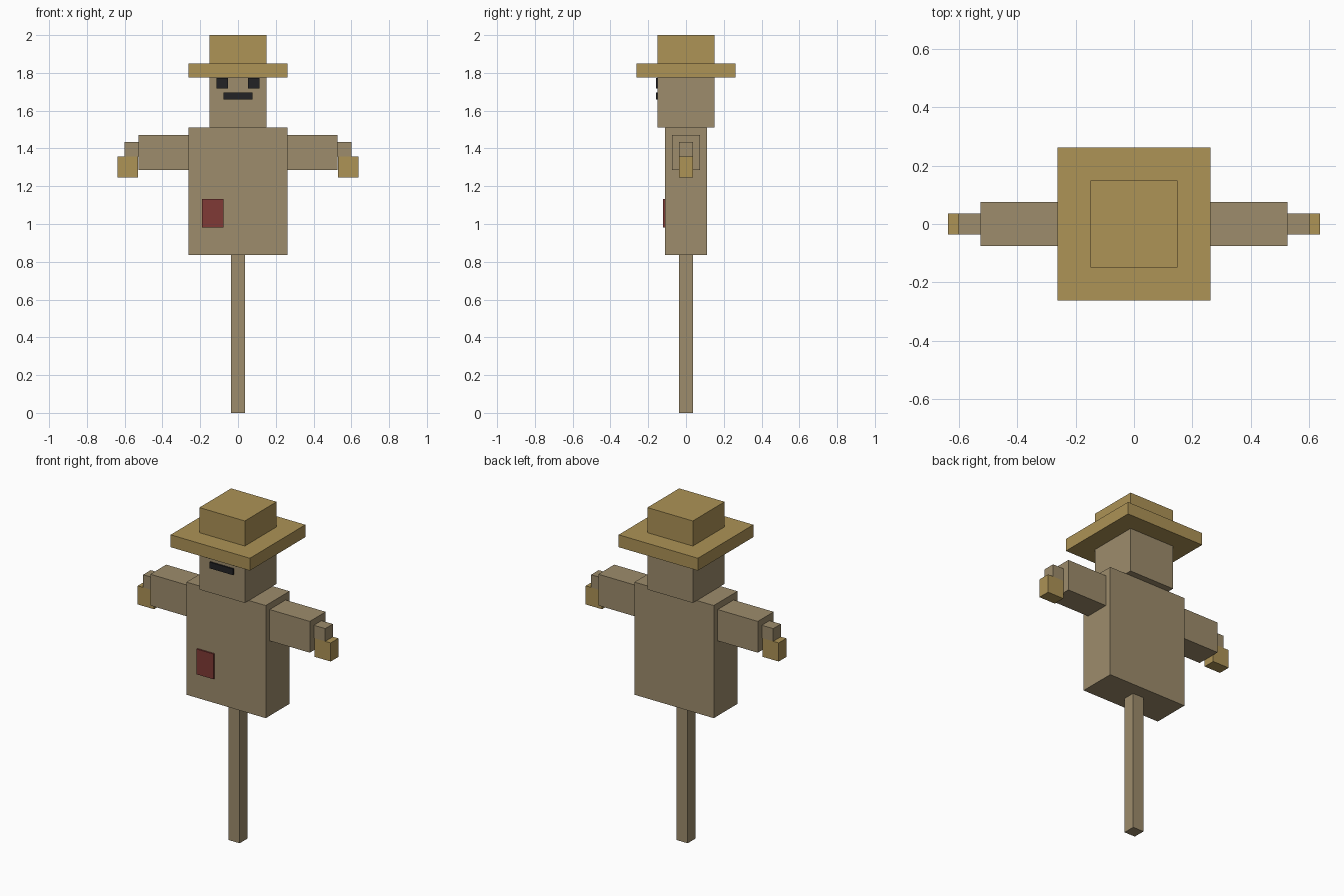
import bpy

if "Cube" in bpy.data.objects:
    bpy.data.objects.remove(bpy.data.objects["Cube"])


def linear(c):
    c /= 255
    return c / 12.92 if c <= 0.04045 else ((c + 0.055) / 1.055) ** 2.4


def material(name, r, g, b):
    m = bpy.data.materials.new(name)
    m.diffuse_color = (linear(r), linear(g), linear(b), 1)
    m.use_nodes = True
    m.node_tree.nodes["Principled BSDF"].inputs["Base Color"].default_value = m.diffuse_color
    return m


BURLAP = material("burlap_brown", 157, 140, 108)
STRAW = material("straw_yellow", 173, 147, 86)
RED = material("patch_red", 128, 58, 54)
BLACK = material("face_black", 34, 34, 37)


def box(name, mat, x, y, z):
    """Box spanning the given (min, max) range on each axis."""
    spans = (x, y, z)
    bpy.ops.mesh.primitive_cube_add(size=1, location=[(a + b) / 2 for a, b in spans])
    ob = bpy.context.object
    ob.name = name
    ob.scale = [b - a for a, b in spans]
    bpy.ops.object.transform_apply(location=False, rotation=False, scale=True)
    ob.data.materials.append(mat)
    return ob


def centred(h):
    return (-h, h)


def mirrored(name, mat, x, y, z):
    box("right_" + name, mat, x, y, z)
    box("left_" + name, mat, (-x[1], -x[0]), y, z)


# Post, torso and head
box("post", BURLAP, centred(0.036), centred(0.036), (0, 0.837))
box("torso", BURLAP, centred(0.262), centred(0.112), (0.837, 1.51))
box("head", BURLAP, centred(0.15), centred(0.15), (1.51, 1.776))

# Straw hat
box("hat_brim", STRAW, centred(0.262), centred(0.262), (1.776, 1.85))
box("hat_crown", STRAW, centred(0.15), centred(0.15), (1.85, 2.0))

# Sleeves, wrist sticks and straw hands
mirrored("sleeve", BURLAP, (0.262, 0.527), centred(0.075), (1.285, 1.472))
mirrored("wrist", BURLAP, (0.527, 0.602), centred(0.036), (1.358, 1.434))
mirrored("hand", STRAW, (0.53, 0.638), centred(0.036), (1.247, 1.358))

# Face plates and torso patch
mirrored("eye", BLACK, (0.054, 0.115), (-0.159, -0.15), (1.717, 1.774))
box("mouth", BLACK, centred(0.078), (-0.159, -0.15), (1.66, 1.697))
box("patch", RED, (-0.19, -0.077), (-0.121, -0.112), (0.982, 1.133))
